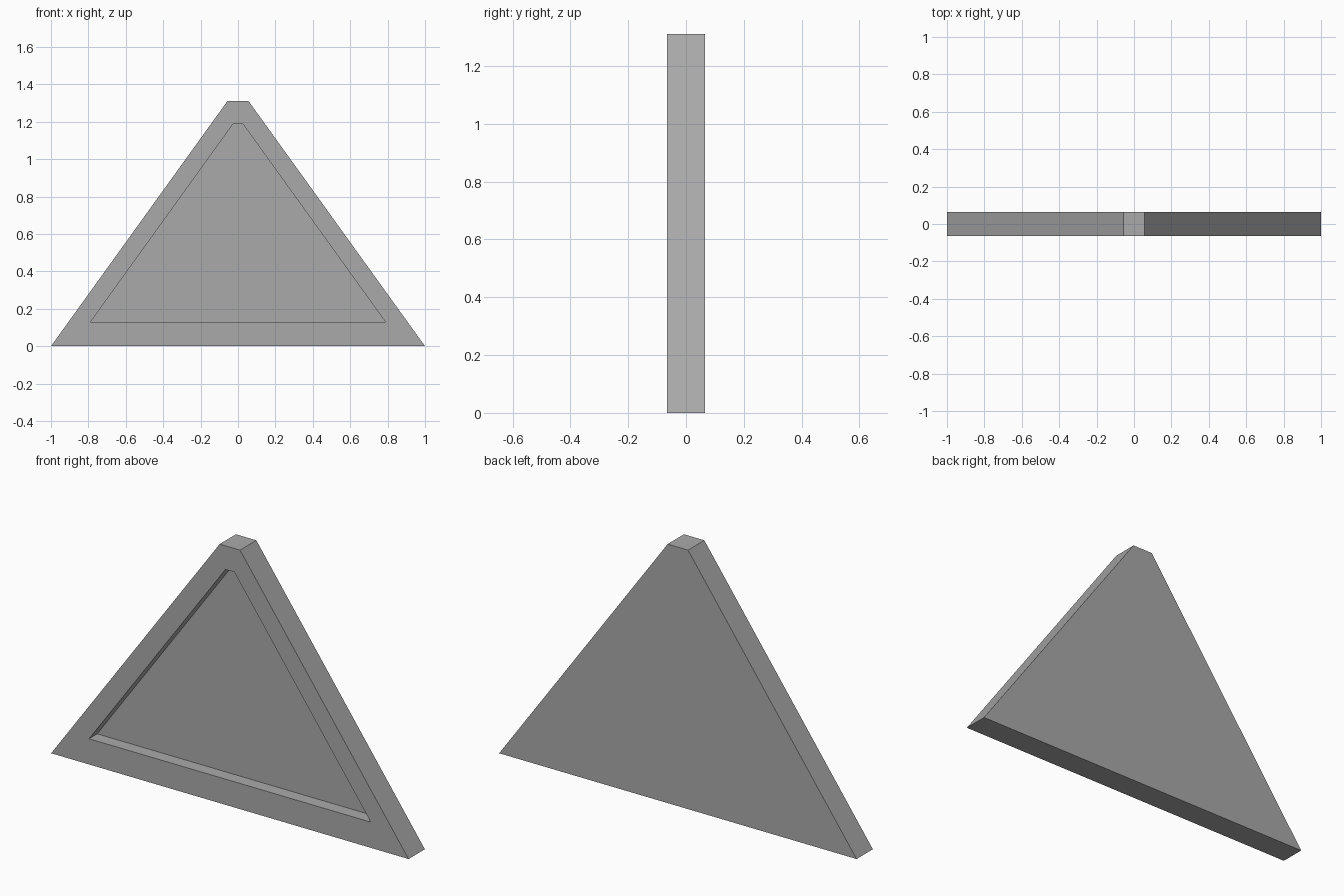
import bpy
import bmesh

cube = bpy.data.objects.get("Cube")
if cube:
    bpy.data.objects.remove(cube, do_unlink=True)

HALF_DEPTH = 0.065
RECESS = 0.065


def outline(bottom_half, bottom_z, top_half, top_z):
    """Flat-topped triangle, listed anticlockwise as seen from the front."""
    return [(-bottom_half, bottom_z), (bottom_half, bottom_z),
            (top_half, top_z), (-top_half, top_z)]


def ring(bm, points, y):
    return [bm.verts.new((x, y, z)) for x, z in points]


def bridge(bm, a, b):
    n = len(a)
    for i in range(n):
        j = (i + 1) % n
        bm.faces.new((a[i], a[j], b[j], b[i]))


# Plain grey
grey = bpy.data.materials.new("mid_grey")
grey.use_nodes = True
colour = (0.4, 0.4, 0.4, 1)
grey.diffuse_color = colour
grey.node_tree.nodes["Principled BSDF"].inputs["Base Color"].default_value = colour

# Panel: back face, outer sides, front rim, recess walls, recess floor
outer = outline(1.0, 0.0, 0.057, 1.31)
inner = outline(0.788, 0.13, 0.025, 1.19)
bm = bmesh.new()
rings = [ring(bm, outer, HALF_DEPTH),
         ring(bm, outer, -HALF_DEPTH),
         ring(bm, inner, -HALF_DEPTH),
         ring(bm, inner, -HALF_DEPTH + RECESS)]
for a, b in zip(rings, rings[1:]):
    bridge(bm, a, b)
bm.faces.new(rings[0][::-1])
bm.faces.new(rings[-1])
bmesh.ops.recalc_face_normals(bm, faces=bm.faces)

mesh = bpy.data.meshes.new("triangular_panel")
bm.to_mesh(mesh)
bm.free()
mesh.materials.append(grey)
panel = bpy.data.objects.new("triangular_panel", mesh)
bpy.context.collection.objects.link(panel)
